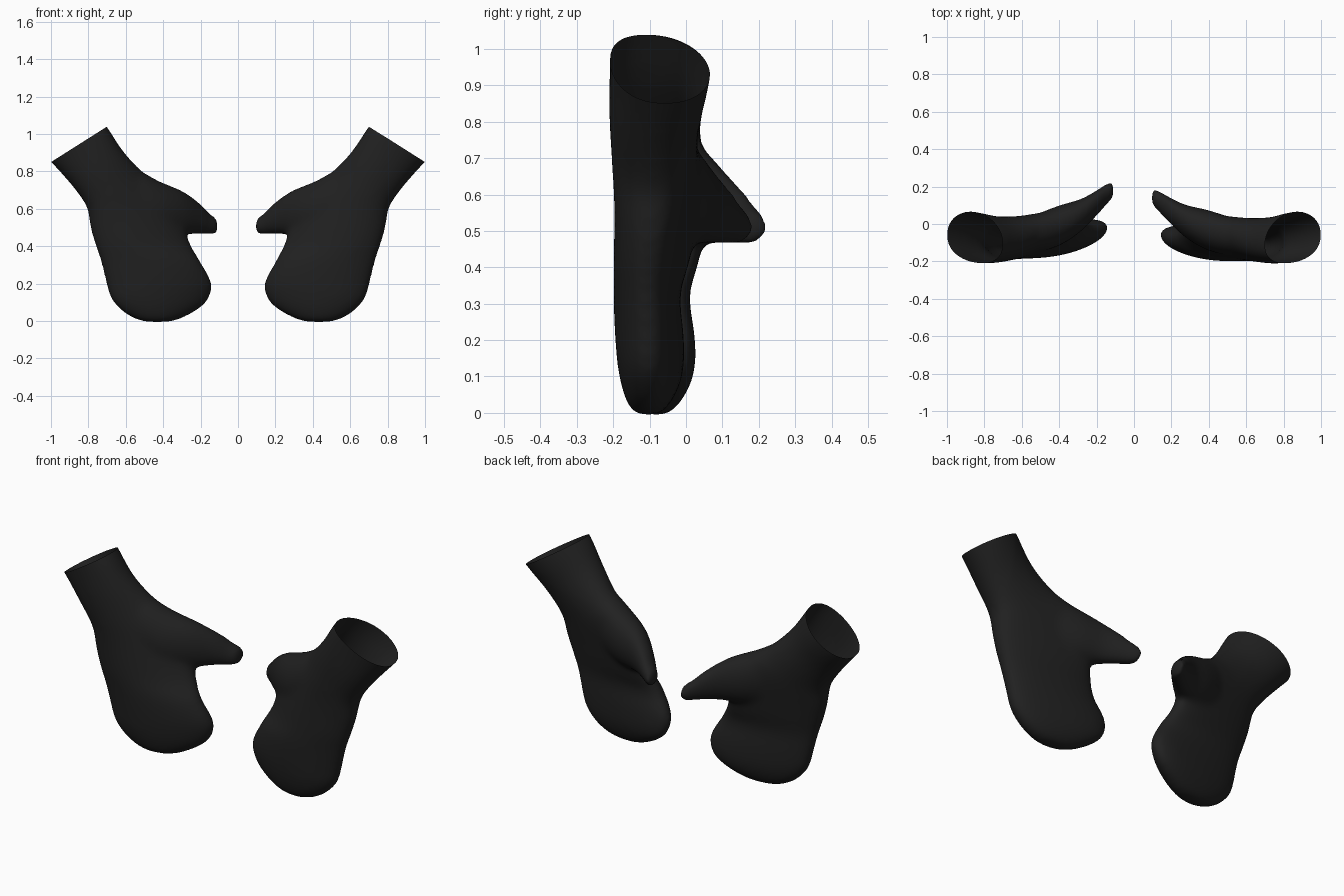
import bpy, bmesh, math
from mathutils import Vector

if "Cube" in bpy.data.objects:
    bpy.data.objects.remove(bpy.data.objects["Cube"])

fabric = bpy.data.materials.new("black_knit")
fabric.diffuse_color = (0.015, 0.015, 0.015, 1)
fabric.use_nodes = True
fabric.node_tree.nodes["Principled BSDF"].inputs["Base Color"].default_value = fabric.diffuse_color

# Each section: outer x,z, inner x,z, centre y, half depth, curl of the inner edge
HAND = [
    (-1.10, .96, -.79, 1.16, -.055, .136, -.05),
    (-1.00, .85, -.70, 1.04, -.058, .136, -.05),
    (-.885, .72, -.61, .905, -.083, .125, 0),
    (-.81, .61, -.50, .79, -.093, .116, .06),
    (-.79, .50, -.35, .685, -.10, .108, .125),
    (-.765, .41, -.265, .44, -.105, .098, .10),
    (-.735, .32, -.203, .325, -.105, .09, .065),
    (-.71, .22, -.141, .21, -.10, .091, .078),
    (-.685, .13, -.155, .12, -.097, .086, .08),
    (-.63, .06, -.215, .06, -.093, .072, .06),
    (-.55, .010, -.31, .010, -.09, .048, .03),
    (-.48, -.006, -.38, -.006, -.085, .02, .01),
]
THUMB = [
    (-.63, .50, -.665, .80, -.08, .06, 0),
    (-.52, .46, -.555, .815, -.055, .098, 0),
    (-.39, .45, -.42, .748, -.01, .108, 0),
    (-.28, .46, -.295, .695, .045, .088, 0),
    (-.195, .465, -.20, .627, .115, .068, 0),
    (-.135, .461, -.145, .57, .165, .056, 0),
    (-.106, .470, -.112, .55, .183, .042, 0),
]


def spline(rows, steps=5):
    """Catmull-Rom interpolation between sections."""
    out = []
    for i in range(len(rows) - 1):
        quad = [rows[max(i - 1, 0)], rows[i], rows[i + 1], rows[min(i + 2, len(rows) - 1)]]
        for k in range(steps):
            t = k / steps
            out.append([b + .5 * t * (c - a + t * (2*a - 5*b + 4*c - d + t * (3*(b - c) + d - a)))
                        for a, b, c, d in zip(*quad)])
    return out + [list(rows[-1])]


def loft(bm, rows, n=32):
    rings = []
    for x0, z0, x1, z1, yc, depth, curl in spline(rows):
        ring = []
        for i in range(n):
            a = math.tau * i / n
            s = .5 - .5 * math.cos(a)
            y = yc + depth * math.copysign(abs(math.sin(a)) ** .9, math.sin(a)) + curl * s * s
            ring.append(bm.verts.new((x0 + (x1 - x0) * s, y, z0 + (z1 - z0) * s)))
        rings.append(ring)
    for a, b in zip(rings, rings[1:]):
        for i in range(n):
            j = (i + 1) % n
            bm.faces.new((a[i], a[j], b[j], b[i]))
    bm.faces.new(rings[0][::-1])
    bm.faces.new(rings[-1])


def mitten(name, mirrored):
    bm = bmesh.new()
    loft(bm, HAND)
    loft(bm, THUMB)
    bmesh.ops.recalc_face_normals(bm, faces=bm.faces)
    mesh = bpy.data.meshes.new(name)
    bm.to_mesh(mesh)
    bm.free()
    obj = bpy.data.objects.new(name, mesh)
    bpy.context.collection.objects.link(obj)
    # Fuse hand and thumb into one soft skin
    remesh = obj.modifiers.new("fuse", 'REMESH')
    remesh.mode = 'VOXEL'
    remesh.voxel_size = .013
    smooth = obj.modifiers.new("soften", 'SMOOTH')
    smooth.factor = .5
    smooth.iterations = 22
    deps = bpy.context.evaluated_depsgraph_get()
    fused = bpy.data.meshes.new_from_object(obj.evaluated_get(deps))
    obj.modifiers.clear()
    # Cut the cuff open
    bm = bmesh.new()
    bm.from_mesh(fused)
    bmesh.ops.bisect_plane(bm, geom=bm.verts[:] + bm.edges[:] + bm.faces[:],
                           plane_co=(-.85, 0, .945), plane_no=Vector((-.19, 0, .30)).normalized(),
                           clear_outer=True)
    # The other hand is mirrored, with a slightly less curled thumb
    if mirrored:
        for v in bm.verts:
            t = max(0, min(1, (.8 + v.co.x) / .65))
            high = max(0, min(1, (v.co.z - .3) / .2))
            v.co.x = -(v.co.x + .014 * t * high)
            v.co.y -= .038 * t
        bmesh.ops.reverse_faces(bm, faces=bm.faces)
    for f in bm.faces:
        f.smooth = True
    bm.to_mesh(fused)
    bm.free()
    obj.data = fused
    fused.materials.clear()
    fused.materials.append(fabric)


mitten("left_mitten", False)
mitten("right_mitten", True)
